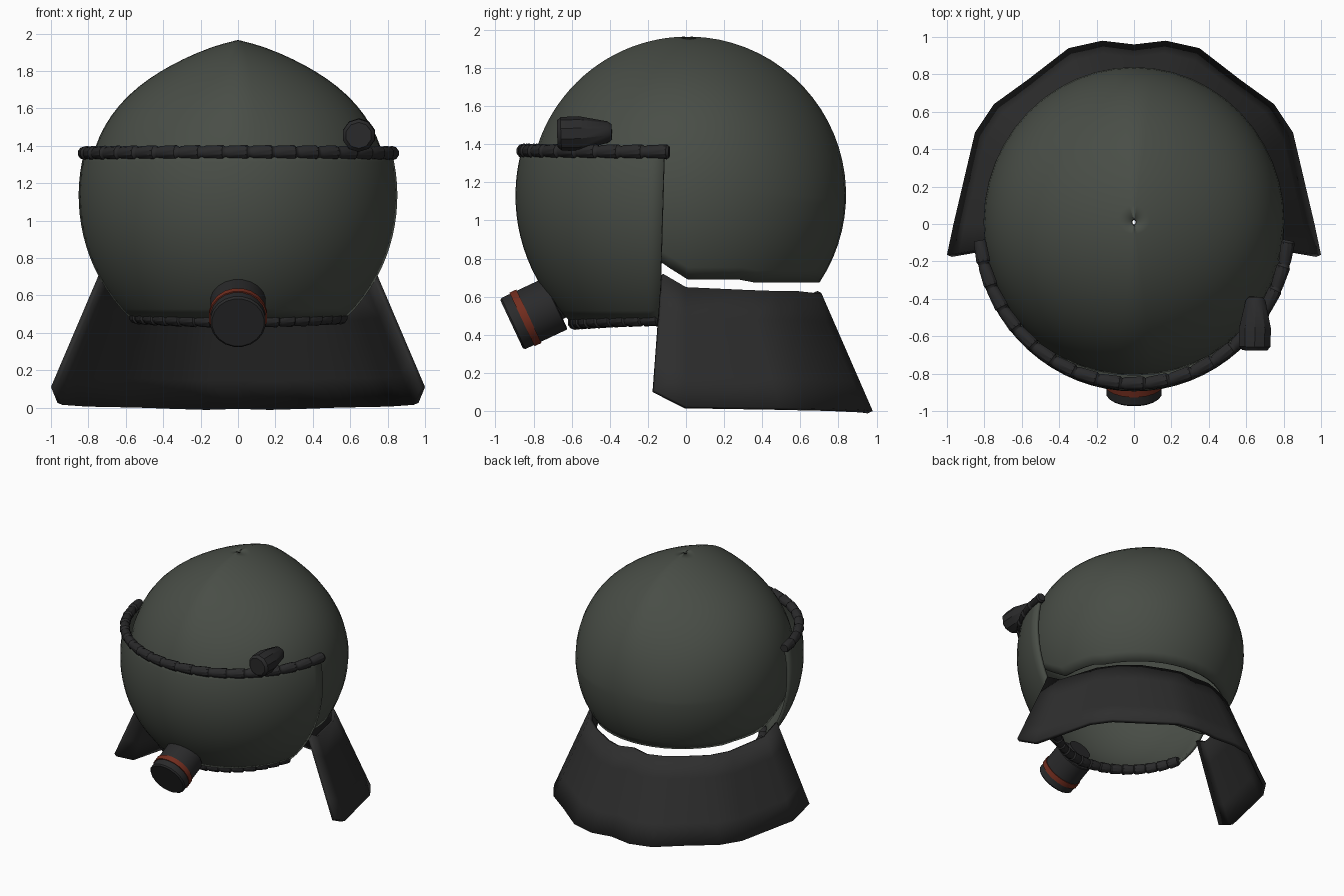
import bpy, bmesh, math
from mathutils import Vector

if "Cube" in bpy.data.objects:
    bpy.data.objects.remove(bpy.data.objects["Cube"])


def material(name, rgb):
    m = bpy.data.materials.new(name)
    m.diffuse_color = (*rgb, 1)
    m.use_nodes = True
    m.node_tree.nodes["Principled BSDF"].inputs["Base Color"].default_value = m.diffuse_color
    return m


GREEN = material("grey_green", (0.066, 0.075, 0.062))
CLOTH = material("dark_cloth", (0.027, 0.027, 0.027))
RUBBER = material("black_rubber", (0.023, 0.023, 0.024))
RED = material("rust_red", (0.17, 0.026, 0.013))


def finish(name, bm, mats, angle=35, thickness=0):
    me = bpy.data.meshes.new(name)
    bm.to_mesh(me)
    bm.free()
    ob = bpy.data.objects.new(name, me)
    bpy.context.collection.objects.link(ob)
    for m in mats:
        me.materials.append(m)
    bpy.ops.object.select_all(action='DESELECT')
    ob.select_set(True)
    bpy.context.view_layer.objects.active = ob
    bpy.ops.object.shade_smooth_by_angle(angle=math.radians(angle))
    if thickness:
        mod = ob.modifiers.new("thickness", 'SOLIDIFY')
        mod.thickness = thickness
        mod.offset = -1
    return ob


def sheet(name, rows, mat, thickness, closed=False, center=(0, 0, 1.1), angle=35):
    """Skin a grid of points, facing outward from the center."""
    bm = bmesh.new()
    grid = [[bm.verts.new(p) for p in row] for row in rows]
    n = len(grid[0])
    for a, b in zip(grid, grid[1:]):
        for i in range(n if closed else n - 1):
            j = (i + 1) % n
            bm.faces.new((a[i], a[j], b[j], b[i]))
    bm.normal_update()
    c = Vector(center)
    if sum(f.normal.dot(f.calc_center_median() - c) for f in bm.faces) < 0:
        bmesh.ops.reverse_faces(bm, faces=bm.faces[:])
    return finish(name, bm, [mat], angle, thickness)


def tube(name, rings, sides, mats, mat_rule=None, angle=35):
    """Capped tube through rings of (point, direction, radius)."""
    bm = bmesh.new()
    loops = []
    for p, d, r in rings:
        d = Vector(d).normalized()
        side = d.cross(Vector((0, 0, 1))).normalized()
        up = side.cross(d)
        loops.append([bm.verts.new(Vector(p) + r * (side * math.cos(a) + up * math.sin(a)))
                      for a in (2 * math.pi * (k + .5) / sides for k in range(sides))])
    for s, (a, b) in enumerate(zip(loops, loops[1:])):
        for k in range(sides):
            j = (k + 1) % sides
            f = bm.faces.new((a[k], a[j], b[j], b[k]))
            f.material_index = mat_rule(s) if mat_rule else 0
    bm.faces.new(loops[0])
    bm.faces.new(loops[-1])
    bmesh.ops.recalc_face_normals(bm, faces=bm.faces[:])
    return finish(name, bm, mats, angle)


# Dome: slightly pinched shell, hole at the crown, rim rising towards the face
def dome_point(t, phi):
    x = 0.805 * math.sin(t) * math.cos(phi)
    y = 0.01 + 0.83 * math.sin(t) * math.sin(phi)
    z = 1.135 + 0.83 * math.cos(t)
    if t < math.pi / 2:
        z -= 0.05 * math.sin(math.pi * min(1, abs(x) / 0.8))
    return Vector((x, y, z))


def dome_end(phi):
    t = 2.1
    for _ in range(40):
        y = dome_point(t, phi).y
        rim = 0.675 + 0.015 * (y < 0.3) + 0.7 * max(0, -y)
        t = 0.5 * t + 0.5 * math.acos(max(-1, min(1, (rim - 1.135) / 0.83)))
    return t


SEG, RINGS = 48, 24
ends = [dome_end(2 * math.pi * i / SEG) for i in range(SEG)]
rows = [[dome_point(0.018 + (ends[i] - 0.018) * k / RINGS, 2 * math.pi * i / SEG)
         for i in range(SEG)] for k in range(RINGS + 1)]
sheet("dome", rows, GREEN, 0.025, closed=True)

# Face guard: larger shell over the front half
rows = []
for k in range(17):
    z = 1.37 - 0.90 * k / 16
    s = math.sqrt(1 - ((z - 1.13) / 0.9) ** 2)
    a, b = 0.86 * s, 0.895 * s
    start = math.asin((0.115 + 0.025 * k / 16) / b)
    rows.append([(a * math.cos(q), -b * math.sin(q), z)
                 for q in (start + (math.pi - 2 * start) * i / 32 for i in range(33))])
sheet("face_guard", rows, GREEN, 0.025)


# Ribbed trims along the upper and lower edges of the face guard
def ribbed_trim(name, a, b, y_end, z_mid, z_end, count):
    q0 = math.asin(-y_end / b)
    pts = []
    for i in range(count + 1):
        q = q0 + (math.pi - 2 * q0) * i / count
        z = z_mid + (z_end - z_mid) * abs(math.cos(q)) ** 2
        pts.append(Vector((a * math.cos(q), -b * math.sin(q), z)))
    rings = []
    for p, q in zip(pts, pts[1:]):
        for t, r in ((0.02, 0.03), (0.12, 0.039), (0.88, 0.035), (0.98, 0.03)):
            rings.append((p.lerp(q, t), q - p, r))
    tube(name, rings, 10, [RUBBER])


ribbed_trim("upper_trim", 0.83, 0.855, -0.085, 1.365, 1.36, 19)
ribbed_trim("lower_trim", 0.57, 0.585, -0.14, 0.465, 0.485, 17)

# Filter canister with a raised coloured band
front, axis = Vector((0, -0.915, 0.455)), Vector((0, 0.905, 0.425))
profile = ((0, 0.14), (0.01, 0.15), (0.06, 0.15), (0.06, 0.157), (0.10, 0.157),
           (0.10, 0.15), (0.25, 0.15), (0.255, 0.145), (0.256, 0.09), (0.32, 0.09))
tube("filter_canister", [(front + axis * t, axis, r) for t, r in profile], 20,
     [RUBBER, RED], lambda s: 1 if s in (2, 3, 4) else 0)

# Small side lamp resting on the upper trim
lamp = ((-0.675, 0.645, 1.455, 0.07), (-0.655, 0.645, 1.455, 0.088), (-0.56, 0.647, 1.457, 0.09),
        (-0.41, 0.65, 1.464, 0.056), (-0.39, 0.652, 1.465, 0.04))
tube("side_lamp", [((x, y, z), (0.02, 1, 0.03), r) for y, x, z, r in lamp], 10, [RUBBER])

# Neck cape: flared cloth skirt, mirrored from one half
upper = [(0, .69, .63), (.13, .71, .62), (.25, .67, .62), (.42, .58, .63),
         (.55, .47, .63), (.64, .33, .635), (.72, 0, .65), (.74, -.12, .72)]
lower = [(0, .96, .005), (.17, .98, 0), (.35, .94, .005), (.57, .77, .012),
         (.75, .64, .015), (.85, .49, .018), (.965, 0, .025), (1, -.165, .11)]


def mirrored(half):
    return [Vector((-x, y, z)) for x, y, z in half[:0:-1]] + [Vector(p) for p in half]


top, bottom = mirrored(upper), mirrored(lower)
rows = [[p.lerp(q, k / 4) for p, q in zip(top, bottom)] for k in range(5)]
sheet("neck_cape", rows, CLOTH, 0.03, center=(0, 0, 0.3))
